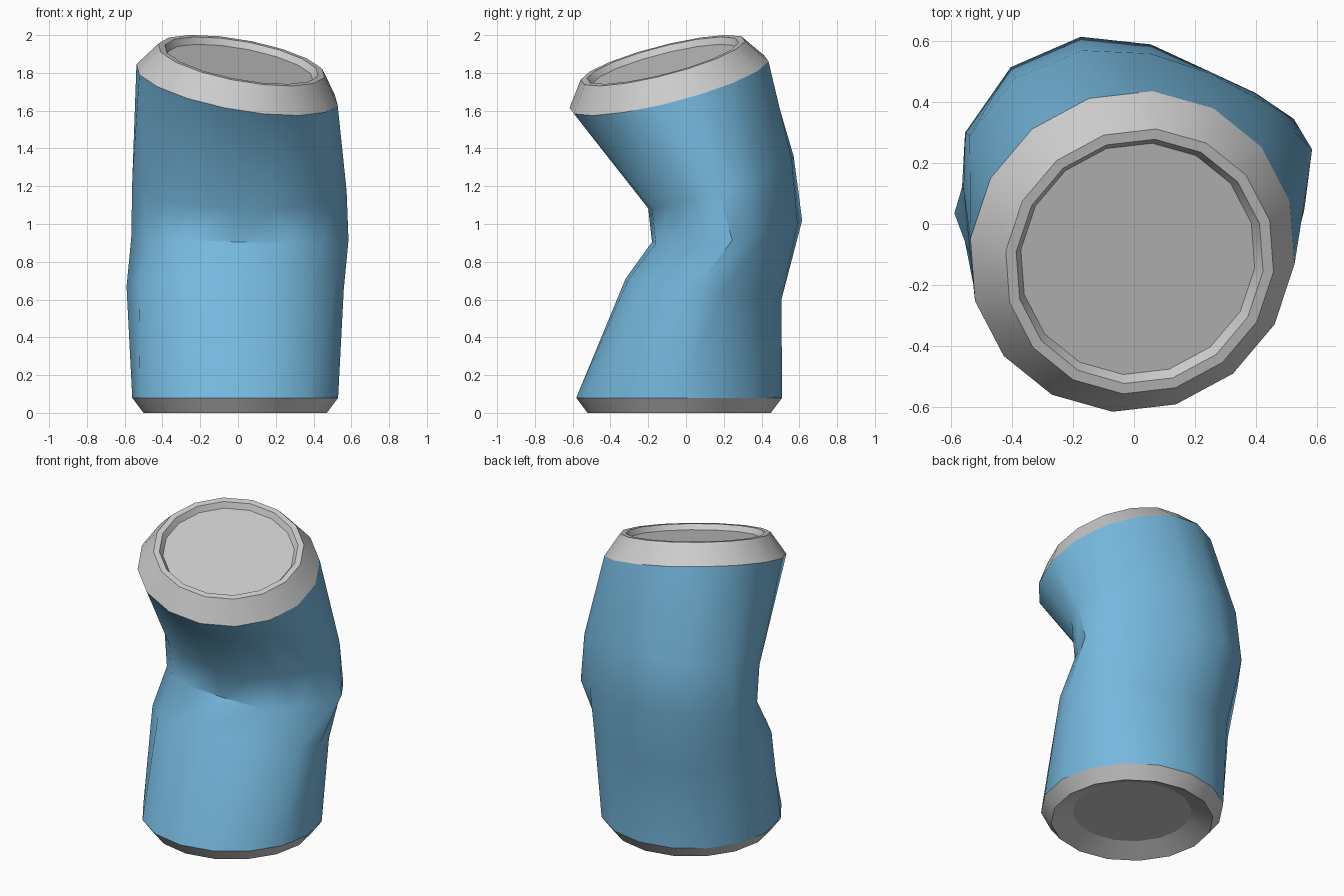
import bpy, bmesh, math
from mathutils import Vector

if "Cube" in bpy.data.objects:
    bpy.data.objects.remove(bpy.data.objects["Cube"])

SIDES = 16


def ring(center, radius, normal=(0, 0, 1), height=0.0, phase=0.0):
    """16-sided circle about a tilted axis, shifted along that axis."""
    n = Vector(normal).normalized()
    turn = Vector((0, 0, 1)).rotation_difference(n)
    pts = []
    for i in range(SIDES):
        a = math.radians(phase) + i * 2 * math.pi / SIDES
        p = Vector((radius * math.cos(a), radius * math.sin(a), height))
        pts.append(Vector(center) + turn @ p)
    return pts


def loft(name, rings, cap_start=False, cap_end=False, material=None, angle=30):
    """Skin a stack of rings into one object."""
    bm = bmesh.new()
    loops = [[bm.verts.new(p) for p in r] for r in rings]
    for a, b in zip(loops, loops[1:]):
        for i in range(SIDES):
            j = (i + 1) % SIDES
            bm.faces.new((a[i], a[j], b[j], b[i]))
    if cap_start:
        bm.faces.new(loops[0][::-1])
    if cap_end:
        bm.faces.new(loops[-1])
    mesh = bpy.data.meshes.new(name)
    bm.to_mesh(mesh)
    bm.free()
    obj = bpy.data.objects.new(name, mesh)
    bpy.context.collection.objects.link(obj)
    if material:
        mesh.materials.append(material)
    bpy.ops.object.select_all(action='DESELECT')
    obj.select_set(True)
    bpy.context.view_layer.objects.active = obj
    bpy.ops.object.shade_smooth_by_angle(angle=math.radians(angle))
    return obj


def section(points, height):
    return [Vector((x, y, height(x, y))) for x, y in points]


blue = bpy.data.materials.new("blue_paint")
blue.diffuse_color = (0.18, 0.48, 0.73, 1)
blue.use_nodes = True
blue.node_tree.nodes["Principled BSDF"].inputs["Base Color"].default_value = blue.diffuse_color

base = (-0.015, -0.036, 0)
top = (-0.005, -0.09, 1.738)


def lid_ring(radius, height=0.0):
    return ring(top, radius, (0.183, -0.257, 1), height, phase=-5.8)


# crushed body sections: below the crease, at the crease, above it
lower = section([
    (.56, .05), (.53, .19), (.43, .34), (.27, .45), (.05, .505), (-.17, .495),
    (-.38, .41), (-.53, .24), (-.59, .035), (-.525, -.14), (-.41, -.245),
    (-.24, -.305), (-.03, -.32), (.18, -.305), (.38, -.22), (.51, -.08)],
    lambda x, y: 0.71 - 0.134 * (y + 0.32) - 0.01 * x)
crease = section([
    (.585, .245), (.525, .345), (.40, .43), (.25, .50), (.055, .59),
    (-.175, .615), (-.405, .515), (-.555, .30), (-.565, .12), (-.49, -.04),
    (-.39, -.13), (-.26, -.17), (0, -.18), (.28, -.16), (.44, -.02),
    (.54, .12)],
    lambda x, y: 0.905 + max(0, y - 0.1) * 0.21 - 0.035 * x)
upper = section([
    (.575, .17), (.53, .30), (.43, .40), (.25, .495), (.055, .56),
    (-.17, .57), (-.39, .48), (-.54, .29), (-.56, .11), (-.50, -.05),
    (-.40, -.14), (-.25, -.19), (-.04, -.20), (.19, -.18), (.38, -.09),
    (.52, .04)],
    lambda x, y: 1.08 + 0.35 * (y + 0.2) - 0.06 * x)

# blue crushed wall
loft("can_body", [ring(base, 0.545, height=0.08), lower, crease, upper,
                  lid_ring(0.545)], material=blue, angle=40)

# grey base with a recessed underside
loft("can_base", [ring(base, 0.355, height=0.06), ring(base, 0.485),
                  ring(base, 0.545, height=0.08)], cap_start=True, angle=24)

# grey tilted shoulder, rim and sunken lid
loft("can_lid", [lid_ring(0.545), lid_ring(0.45, 0.134),
                 lid_ring(0.415, 0.134), lid_ring(0.393, 0.1)],
     cap_end=True)
